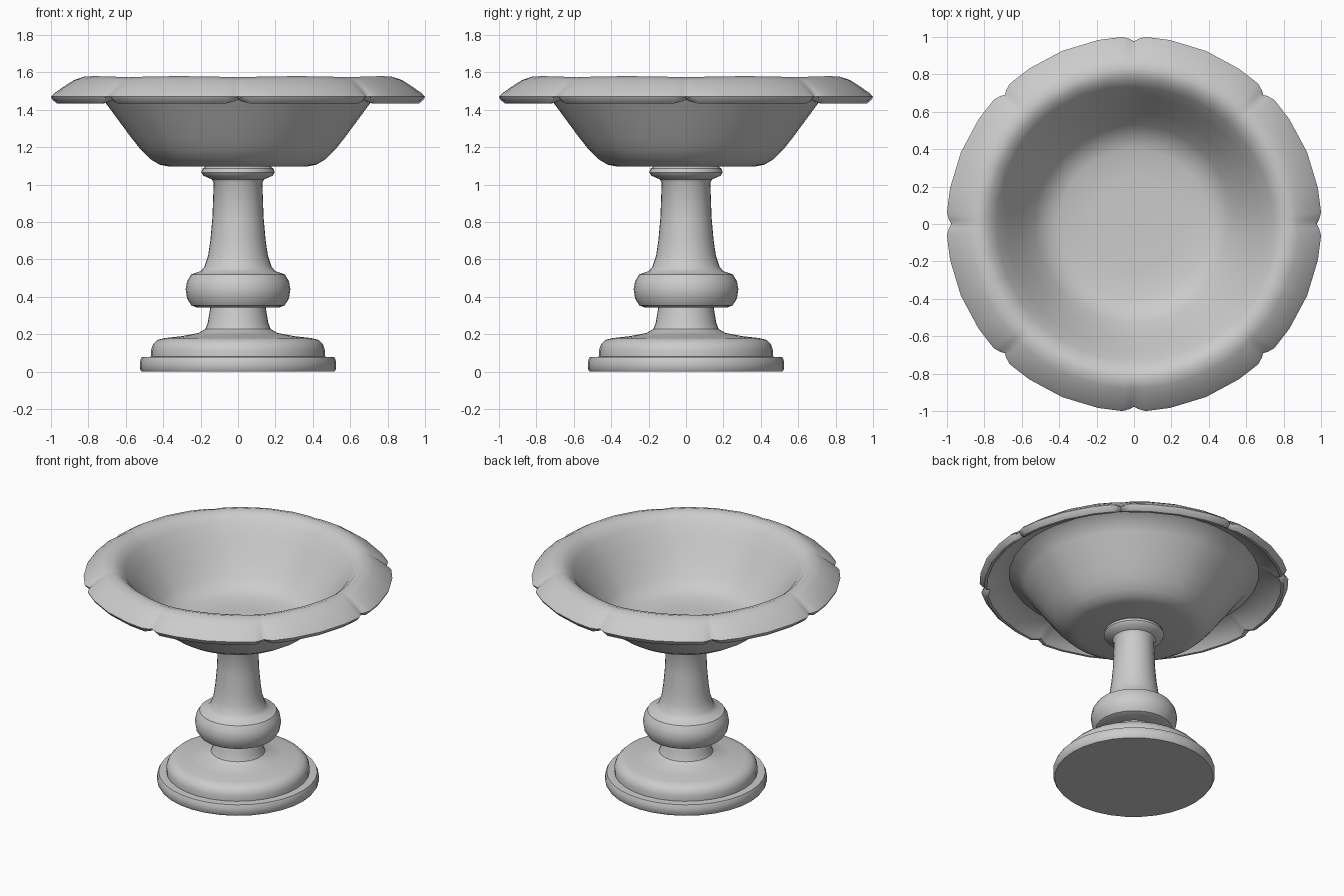
import bpy, bmesh, math


def lathe(name, profile, angles, shape=None, sharp=35):
    """Revolve (radius, z) points; shape(a, r, z) may bend each point."""
    bm = bmesh.new()
    rings = []
    for r, z in profile:
        if r == 0:
            rings.append([bm.verts.new((0, 0, z))] * len(angles))
            continue
        ring = []
        for a in angles:
            rr, zz = shape(a, r, z) if shape else (r, z)
            t = math.radians(a)
            ring.append(bm.verts.new((rr * math.cos(t), rr * math.sin(t), zz)))
        rings.append(ring)
    n = len(angles)
    for lo, hi in zip(rings, rings[1:]):
        for i in range(n):
            j = (i + 1) % n
            quad = list(dict.fromkeys((lo[i], lo[j], hi[j], hi[i])))
            bm.faces.new(quad)
    bmesh.ops.recalc_face_normals(bm, faces=bm.faces)
    me = bpy.data.meshes.new(name)
    bm.to_mesh(me)
    bm.free()
    ob = bpy.data.objects.new(name, me)
    bpy.context.collection.objects.link(ob)
    bpy.ops.object.select_all(action='DESELECT')
    ob.select_set(True)
    bpy.context.view_layer.objects.active = ob
    bpy.ops.object.shade_smooth_by_angle(angle=math.radians(sharp))
    return ob


round_angles = [i * 360 / 32 for i in range(32)]

# Stepped round foot
lathe("foot", [(0, 0), (0.515, 0), (0.525, 0.015), (0.525, 0.055), (0.515, 0.078),
               (0.465, 0.08), (0.465, 0.115), (0.455, 0.145), (0.43, 0.17),
               (0.39, 0.18), (0.30, 0.19), (0.21, 0.207), (0.175, 0.228),
               (0.162, 0.26), (0.148, 0.345), (0, 0.345)], round_angles)

# Turned column with bulb and collar
lathe("column", [(0, 0.343), (0.22, 0.343), (0.25, 0.355), (0.272, 0.39), (0.28, 0.44),
                 (0.272, 0.485), (0.25, 0.52), (0.20, 0.537), (0.18, 0.56),
                 (0.16, 0.62), (0.148, 0.70), (0.137, 0.82), (0.13, 1.01),
                 (0.14, 1.028), (0.185, 1.048), (0.196, 1.065), (0.19, 1.085),
                 (0.17, 1.10), (0, 1.10)], round_angles)

# Bowl: thin shell with a rolled lip, notched between eight lobes
lobe = [0, 1.2, 3.5, 11, 22.5, 34, 41.5, 43.8]
bowl_angles = [45 * k + a for k in range(8) for a in lobe]


def scallop(a, r, z):
    d = min(a % 45, 45 - a % 45)
    notch = max(0.0, 1 - d / 3.5) ** 1.5
    outer = max(0.0, (r - 0.82) / 0.18)
    dip = max(0.0, 1 - d / 15) * 0.006 if z > 1.53 else 0
    lift = 0.02 * notch if z < 1.46 and r > 0.9 else 0
    return r - 0.025 * notch * outer, z + lift - dip


lathe("bowl", [(0, 1.095), (0.37, 1.097), (0.42, 1.107), (0.47, 1.137), (0.52, 1.187),
               (0.57, 1.25), (0.64, 1.345), (0.71, 1.44), (0.75, 1.495),
               (0.81, 1.525), (0.87, 1.51), (0.93, 1.465), (0.955, 1.435),
               (0.972, 1.435), (0.995, 1.455), (1.002, 1.47), (0.985, 1.488),
               (0.93, 1.531), (0.88, 1.563), (0.83, 1.58), (0.78, 1.565),
               (0.735, 1.52), (0.68, 1.435), (0.60, 1.32), (0.53, 1.22),
               (0.47, 1.165), (0.40, 1.14), (0.25, 1.132), (0, 1.13)],
      bowl_angles, scallop, 40)
